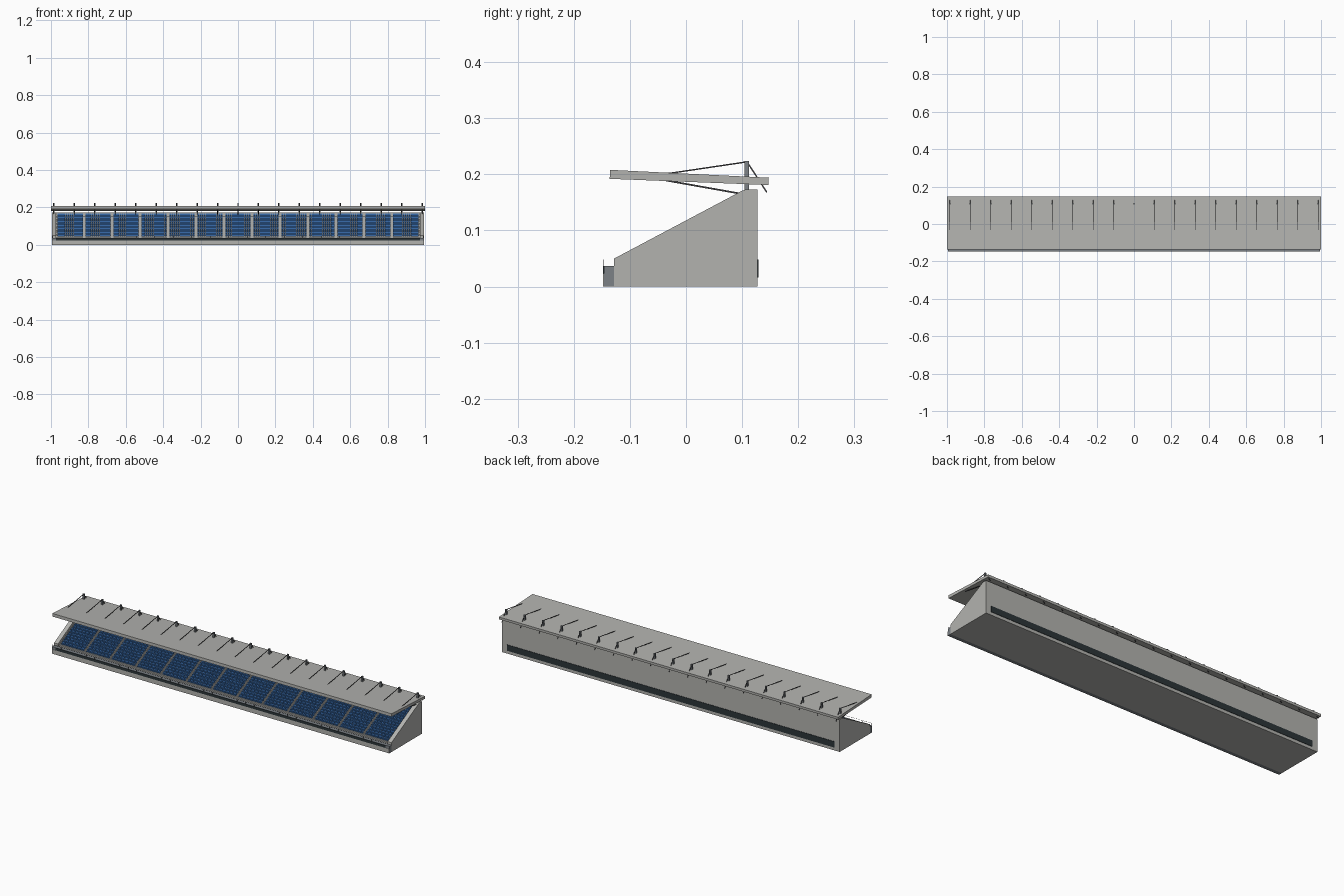
import bpy
import bmesh
from mathutils import Vector

if "Cube" in bpy.data.objects:
    bpy.data.objects.remove(bpy.data.objects["Cube"], do_unlink=True)


def material(name, rgb):
    m = bpy.data.materials.new(name)
    m.use_nodes = True
    m.diffuse_color = (*rgb, 1)
    m.node_tree.nodes["Principled BSDF"].inputs["Base Color"].default_value = (*rgb, 1)
    return m


CONCRETE = material("light concrete", (0.45, 0.45, 0.43))
STEEL = material("blue grey steel", (0.20, 0.22, 0.24))
DARK = material("dark glazing", (0.025, 0.035, 0.04))
CABLE = material("dark cable", (0.05, 0.05, 0.055))
SEAT = material("seat blue", (0.035, 0.13, 0.36))


def finish(name, bm, mat):
    bmesh.ops.recalc_face_normals(bm, faces=bm.faces)
    mesh = bpy.data.meshes.new(name)
    bm.to_mesh(mesh)
    bm.free()
    mesh.materials.append(mat)
    ob = bpy.data.objects.new(name, mesh)
    bpy.context.collection.objects.link(ob)
    return ob


def prism(bm, outline, x0, x1):
    """Extrude a (y, z) outline from x0 to x1."""
    a = [bm.verts.new((x0, y, z)) for y, z in outline]
    b = [bm.verts.new((x1, y, z)) for y, z in outline]
    bm.faces.new(a)
    bm.faces.new(b[::-1])
    n = len(a)
    for i in range(n):
        j = (i + 1) % n
        bm.faces.new((a[i], b[i], b[j], a[j]))


def box(bm, x, y, z):
    prism(bm, [(y[0], z[0]), (y[1], z[0]), (y[1], z[1]), (y[0], z[1])], *x)


def rod(bm, start, end, r):
    """Thin square bar between two points."""
    start, end = Vector(start), Vector(end)
    d = (end - start).normalized()
    u = d.cross(Vector((1, 0, 0)))
    u = u.normalized() if u.length > 0.1 else Vector((0, 1, 0))
    v = d.cross(u)
    rings = [[bm.verts.new(p + (u * s + v * t) * r)
              for s, t in ((1, 1), (-1, 1), (-1, -1), (1, -1))] for p in (start, end)]
    a, b = rings
    bm.faces.new(a)
    bm.faces.new(b[::-1])
    for i in range(4):
        j = (i + 1) % 4
        bm.faces.new((a[i], b[i], b[j], a[j]))


def single_box(name, x, y, z, mat):
    bm = bmesh.new()
    box(bm, x, y, z)
    return finish(name, bm, mat)


HALF = 0.995      # half length of the stand
INNER = 0.972     # inside of the end walls
FRONT, BACK = -0.128, 0.127
ROWS = 16
ROW_START, ROW_END = -0.118, 0.104
DEPTH = (ROW_END - ROW_START) / ROWS


def slope(y):
    return 0.05 + (y - FRONT) * 0.53


# End walls with sloping tops
bm = bmesh.new()
outline = [(FRONT, 0), (FRONT, 0.05), (0.1, slope(0.1)), (0.106, 0.173), (BACK, 0.173), (BACK, 0)]
for side in (-1, 1):
    prism(bm, outline, side * INNER, side * HALF)
finish("end_walls", bm, CONCRETE)

# Back wall and its window band
single_box("back_wall", (-INNER, INNER), (ROW_END, BACK), (0, 0.173), CONCRETE)
single_box("back_window_band", (-0.965, 0.965), (BACK, BACK + 0.002), (0.016, 0.048), DARK)

# Front walkway, fascia and dark panel
single_box("front_walkway", (-HALF, HALF), (-0.146, FRONT), (0, 0.037), STEEL)
single_box("front_gangway", (-INNER, INNER), (FRONT, ROW_START), (0, 0.036), CONCRETE)
single_box("front_fascia", (-HALF, HALF), (-0.1475, -0.146), (0, 0.023), CONCRETE)
single_box("front_dark_panel", (-0.972, 0.972), (-0.1475, -0.146), (0.023, 0.037), DARK)

# Front railing
bm = bmesh.new()
POSTS = 40
for i in range(POSTS + 1):
    x = -0.99 + 1.98 * i / POSTS
    rod(bm, (x, -0.1465, 0.036), (x, -0.1465, 0.048), 0.0005)
rod(bm, (-0.99, -0.1465, 0.0478), (0.99, -0.1465, 0.0478), 0.0004)
finish("front_railing", bm, CABLE)

# Stepped terrace rows
bm = bmesh.new()
for r in range(ROWS):
    y = ROW_START + r * DEPTH
    box(bm, (-INNER, INNER), (y, y + DEPTH), (0, slope(y) - 0.012))
finish("terrace_rows", bm, CONCRETE)

# Aisles: an extra half step on each row between the seat blocks
PITCH, BLOCKS, AISLE = 0.1495, 13, 0.014
bm = bmesh.new()
for k in range(1, BLOCKS):
    x = (k - BLOCKS / 2) * PITCH
    for r in range(ROWS - 1):
        y = ROW_START + r * DEPTH
        z = slope(y) - 0.012
        box(bm, (x - AISLE / 2, x + AISLE / 2), (y + DEPTH / 2, y + DEPTH), (z, z + DEPTH * 0.26))
finish("aisle_steps", bm, CONCRETE)

# Seats: one L-shaped profile each
bm = bmesh.new()
PER_BLOCK = 13
width = (PITCH - AISLE) / PER_BLOCK
for r in range(ROWS):
    y = ROW_START + r * DEPTH + 0.003
    z = slope(y) - 0.0125
    shape = [(0, 0.001), (0.0085, 0.001), (0.0105, 0.012), (0.009, 0.012), (0.0075, 0.0045), (0, 0.0045)]
    profile = [(y + a, z + b) for a, b in shape]
    for k in range(BLOCKS):
        left = (k - BLOCKS / 2) * PITCH + AISLE / 2
        for s in range(PER_BLOCK):
            x = left + s * width
            prism(bm, profile, x + width * 0.06, x + width * 0.94)
finish("seats", bm, SEAT)

# Roof slab, dropping slightly to the back
bm = bmesh.new()
prism(bm, [(-0.136, 0.192), (-0.1355, 0.208), (0.1475, 0.194), (0.147, 0.181)], -1, 1)
finish("roof", bm, CONCRETE)

# Roof masts, stay cables and lower struts
masts, cables, struts = bmesh.new(), bmesh.new(), bmesh.new()
MASTS = 19
for i in range(MASTS):
    x = -0.985 + 1.97 * i / (MASTS - 1)
    box(masts, (x - 0.004, x + 0.004), (0.104, 0.112), (0.165, 0.224))
    rod(cables, (x, -0.035, 0.201), (x, 0.107, 0.222), 0.0012)
    rod(cables, (x, 0.109, 0.222), (x, 0.144, 0.168), 0.0012)
    rod(struts, (x, -0.035, 0.189), (x, 0.106, 0.164), 0.0015)
finish("roof_masts", masts, STEEL)
finish("stay_cables", cables, CABLE)
finish("roof_struts", struts, CABLE)
